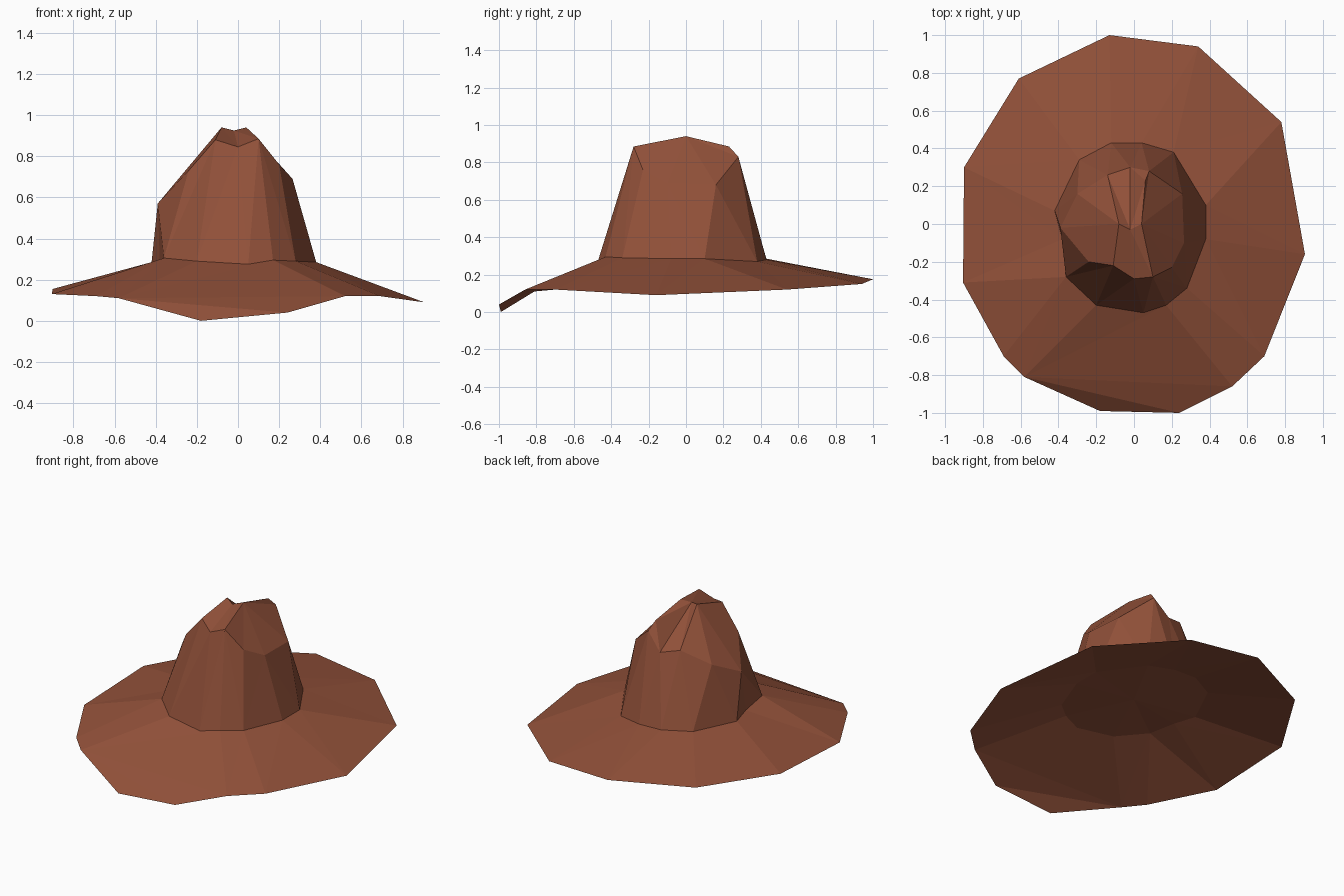
import bpy, bmesh, math

if "Cube" in bpy.data.objects:
    bpy.data.objects.remove(bpy.data.objects["Cube"])

# one brown felt colour for the whole hat
felt = bpy.data.materials.new("brown_felt")
felt.diffuse_color = (0.29, 0.083, 0.042, 1.0)
felt.use_nodes = True
felt.node_tree.nodes["Principled BSDF"].inputs["Base Color"].default_value = felt.diffuse_color


def angle(v):
    return math.atan2(v.co.y, v.co.x)


def zip_rings(bm, a, b):
    """Stitch two rings of different counts with triangles, by angle."""
    a, b = sorted(a, key=angle), sorted(b, key=angle)
    i = j = 0
    while i < len(a) or j < len(b):
        na = angle(a[i + 1]) if i + 1 < len(a) else math.pi + (angle(a[0]) + math.pi)
        nb = angle(b[j + 1]) if j + 1 < len(b) else math.pi + (angle(b[0]) + math.pi)
        if j >= len(b) or (i < len(a) and na <= nb):
            bm.faces.new((a[i % len(a)], a[(i + 1) % len(a)], b[j % len(b)]))
            i += 1
        else:
            bm.faces.new((a[i % len(a)], b[(j + 1) % len(b)], b[j % len(b)]))
            j += 1


def finish(bm, name):
    bmesh.ops.recalc_face_normals(bm, faces=bm.faces[:])
    mesh = bpy.data.meshes.new(name)
    bm.to_mesh(mesh)
    bm.free()
    mesh.materials.append(felt)
    bpy.context.collection.objects.link(bpy.data.objects.new(name, mesh))


# seam where the crown meets the brim
seam = [(.05, -.47, .275), (.17, -.43, .295), (.28, -.34, .29), (.38, -.08, .285),
        (.38, .10, .285), (.21, .38, .27), (.04, .43, .28), (-.12, .43, .285),
        (-.29, .34, .285), (-.42, .07, .285), (-.38, -.08, .29), (-.36, -.28, .305),
        (-.20, -.43, .29)]
# uneven outer edge of the brim, and the drooping front flap
edge = [(.52, -.86, .12), (.69, -.70, .12), (.905, -.16, .09), (.78, .54, .12),
        (.34, .94, .15), (-.13, 1, .175), (-.61, .77, .165), (-.90, .30, .155),
        (-.905, -.31, .13), (-.69, -.70, .12), (-.58, -.81, .11)]
flap = [(-.18, -.99, 0), (.24, -1, .04)]

# brim: outer edge stitched to the seam, flap in front, closed under the crown
bm = bmesh.new()
outer = [bm.verts.new(p) for p in edge]
inner = [bm.verts.new(p) for p in seam]
droop = [bm.verts.new(p) for p in flap]
zip_rings(bm, outer, inner)
bm.faces.new((outer[-1], droop[0], droop[1]))
bm.faces.new((outer[-1], droop[1], outer[0]))
mid = bm.verts.new((0, 0, .28))
for k in range(len(inner)):
    bm.faces.new((mid, inner[k], inner[(k + 1) % len(inner)]))
finish(bm, "brim")

# crown: tapered wall up to an uneven shoulder, then a pinched, creased top
shoulder = [(0, -.29, .845), (.10, -.28, .885), (.20, -.23, .76), (.265, -.10, .69),
            (.255, .16, .68), (.08, .28, .83), (-.02, .30, .72), (-.14, .26, .75),
            (-.30, .16, .66), (-.39, -.02, .57), (-.24, -.20, .73), (-.11, -.22, .88)]
ridge = {"V": (-.02, -.03, .925), "R": (.04, 0, .94), "B": (.06, .23, .885),
         "L": (-.08, 0, .94)}
owner = "VRRRRBVLLLLL"  # ridge point each shoulder point rises to
bm = bmesh.new()
base = [bm.verts.new(p) for p in seam]
rim = [bm.verts.new(p) for p in shoulder]
top = {k: bm.verts.new(p) for k, p in ridge.items()}
zip_rings(bm, base, rim)
for k in range(len(rim)):
    n = (k + 1) % len(rim)
    bm.faces.new((top[owner[k]], rim[k], rim[n]))
    if owner[k] != owner[n]:
        bm.faces.new((top[owner[k]], rim[n], top[owner[n]]))
# small face closing the back ridge against the crease
bm.faces.new((top["R"], top["B"], top["V"]))
finish(bm, "crown")
